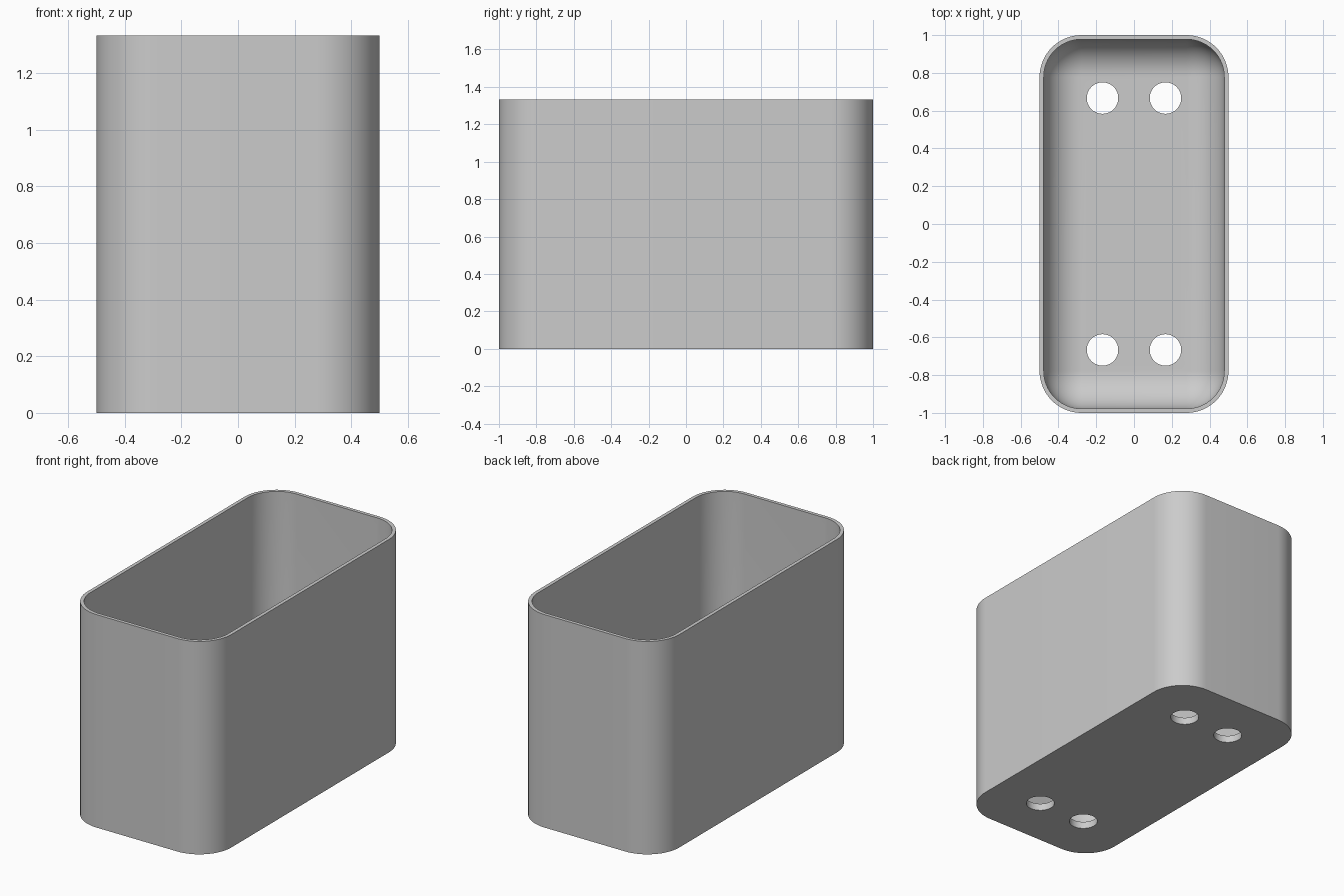
import bpy, bmesh, math
from mathutils import Matrix

cube = bpy.data.objects.get("Cube")
if cube:
    bpy.data.objects.remove(cube, do_unlink=True)

HX, HY, HEIGHT = 0.5, 1.0, 1.3333   # half width, half length, height
WALL, FLOOR = 0.0222, 0.0444        # thicknesses
RADIUS = 0.2222                     # outer corner radius
FILLET = RADIUS - WALL              # inner corner and floor fillet radius
STEPS = 16

grey = bpy.data.materials.new("grey")
grey.use_nodes = True
grey.diffuse_color = (0.6, 0.6, 0.6, 1)
grey.node_tree.nodes["Principled BSDF"].inputs["Base Color"].default_value = (0.6, 0.6, 0.6, 1)


def ring(bm, inset, z):
    """Rounded rectangle of vertices, inset from the outer outline."""
    r = RADIUS - inset
    verts = []
    corners = ((1, 1), (-1, 1), (-1, -1), (1, -1))
    for q, (sx, sy) in enumerate(corners):
        for i in range(STEPS + 1):
            a = math.pi / 2 * (q + i / STEPS)
            verts.append(bm.verts.new((sx * (HX - RADIUS) + r * math.cos(a),
                                       sy * (HY - RADIUS) + r * math.sin(a), z)))
    return verts


# Container shell: outside wall, rim, inside wall and filleted floor
bm = bmesh.new()
rows = [ring(bm, 0, 0), ring(bm, 0, HEIGHT), ring(bm, WALL, HEIGHT)]
for i in range(STEPS + 1):
    a = math.pi / 2 * i / STEPS
    rows.append(ring(bm, WALL + FILLET * (1 - math.cos(a)),
                     FLOOR + FILLET * (1 - math.sin(a))))
for low, high in zip(rows, rows[1:]):
    for i in range(len(low)):
        j = (i + 1) % len(low)
        bm.faces.new((low[i], low[j], high[j], high[i]))
bm.faces.new(list(reversed(rows[0])))
bm.faces.new(rows[-1])
bmesh.ops.remove_doubles(bm, verts=bm.verts, dist=1e-5)
bmesh.ops.recalc_face_normals(bm, faces=bm.faces)
mesh = bpy.data.meshes.new("container")
bm.to_mesh(mesh)
bm.free()
mesh.materials.append(grey)
container = bpy.data.objects.new("container", mesh)
bpy.context.collection.objects.link(container)

# Four drain hole cutters
bm = bmesh.new()
for sx in (-1, 1):
    for sy in (-1, 1):
        bmesh.ops.create_cone(bm, cap_ends=True, segments=48, radius1=0.0833, radius2=0.0833,
                              depth=0.3, matrix=Matrix.Translation((sx / 6, sy * 2 / 3, 0)))
cut_mesh = bpy.data.meshes.new("hole_cutter")
bm.to_mesh(cut_mesh)
bm.free()
cut_mesh.materials.append(grey)
cutter = bpy.data.objects.new("hole_cutter", cut_mesh)
cutter.hide_render = True
bpy.context.collection.objects.link(cutter)

# Cut the holes, then smooth the rounded surfaces
mod = container.modifiers.new("drain_holes", 'BOOLEAN')
mod.operation = 'DIFFERENCE'
mod.solver = 'EXACT'
mod.object = cutter
bpy.ops.object.select_all(action='DESELECT')
bpy.context.view_layer.objects.active = container
container.select_set(True)
bpy.ops.object.modifier_apply(modifier=mod.name)
bpy.data.objects.remove(cutter, do_unlink=True)
bpy.ops.object.shade_smooth_by_angle(angle=math.radians(30))
